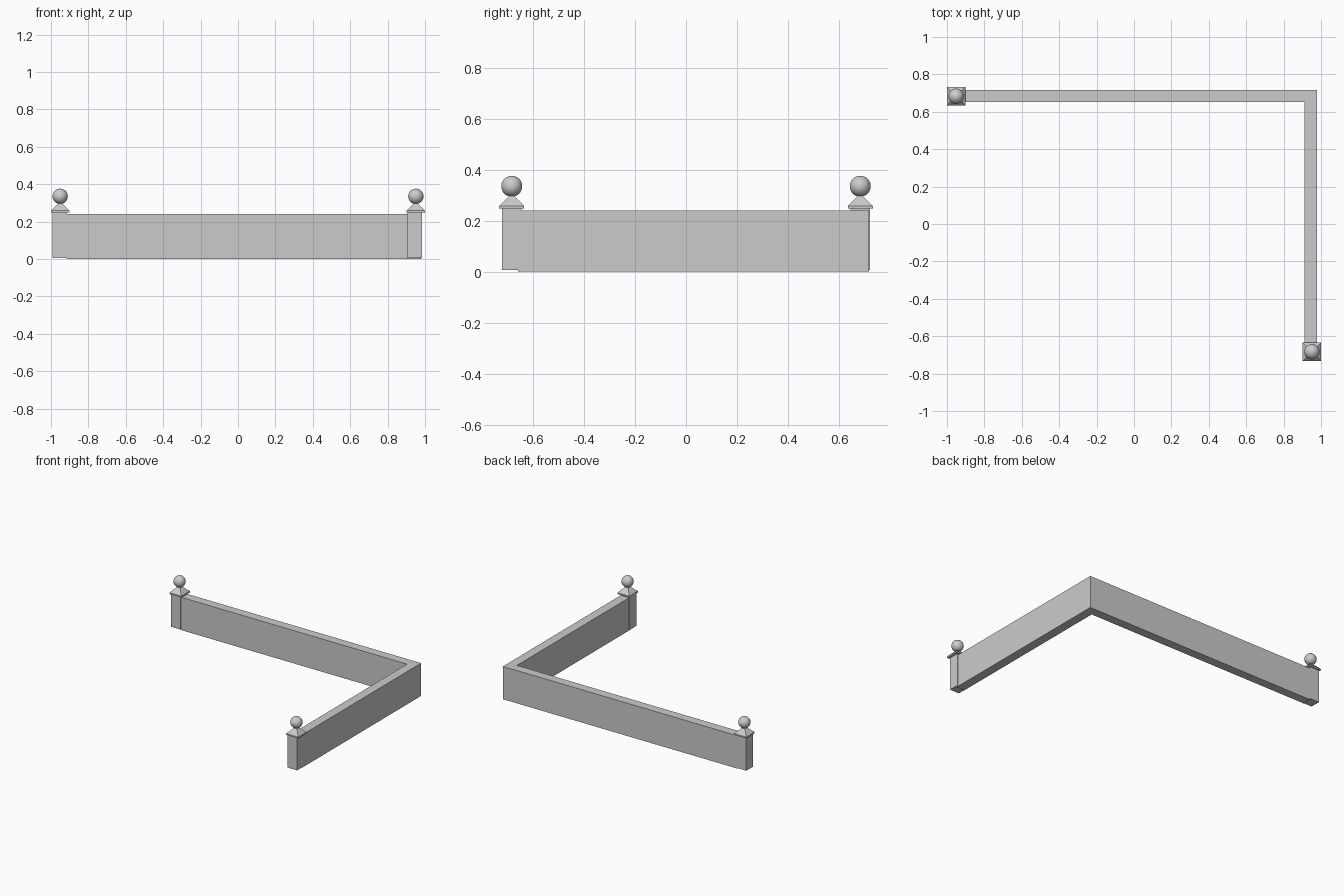
import bpy, bmesh
from mathutils import Matrix, Vector

if "Cube" in bpy.data.objects:
    bpy.data.objects.remove(bpy.data.objects["Cube"])


def finish(name, bm):
    bmesh.ops.recalc_face_normals(bm, faces=bm.faces[:])
    me = bpy.data.meshes.new(name)
    bm.to_mesh(me)
    bm.free()
    ob = bpy.data.objects.new(name, me)
    bpy.context.collection.objects.link(ob)
    return ob


def prism(name, outline, z0, z1):
    bm = bmesh.new()
    face = bm.faces.new([bm.verts.new((x, y, z0)) for x, y in outline])
    ext = bmesh.ops.extrude_face_region(bm, geom=[face], use_keep_orig=True)
    verts = [g for g in ext["geom"] if isinstance(g, bmesh.types.BMVert)]
    bmesh.ops.translate(bm, verts=verts, vec=(0, 0, z1 - z0))
    return finish(name, bm)


def square(x, y, h):
    return [(x - h, y - h), (x + h, y - h), (x + h, y + h), (x - h, y + h)]


# L-shaped wall
prism("wall", [(-0.916, 0.717), (0.979, 0.717), (0.979, -0.659),
               (0.912, -0.659), (0.912, 0.651), (-0.916, 0.651)], 0.0, 0.24)

# End posts, each with a pyramid cap and a ball
for side, cx, px, y in (("back", -0.951, -0.954, 0.683), ("front", 0.951, 0.945, -0.683)):
    prism(side + "_post", square(px, y, 0.038), 0.006, 0.25)

    # cap: thin slab with a pyramid roof
    bm = bmesh.new()
    low = [bm.verts.new((*p, 0.248)) for p in square(cx, y, 0.049)]
    high = [bm.verts.new((*p, 0.258)) for p in square(cx, y, 0.049)]
    apex = bm.verts.new((cx, y, 0.307))
    bm.faces.new(low)
    for i in range(4):
        j = (i + 1) % 4
        bm.faces.new((low[i], low[j], high[j], high[i]))
        bm.faces.new((high[i], high[j], apex))
    finish(side + "_cap", bm)

    # ball finial
    bm = bmesh.new()
    bmesh.ops.create_uvsphere(bm, u_segments=32, v_segments=16, radius=0.041,
                              matrix=Matrix.Translation(Vector((cx, y, 0.335))))
    for f in bm.faces:
        f.smooth = True
    finish(side + "_ball", bm)
